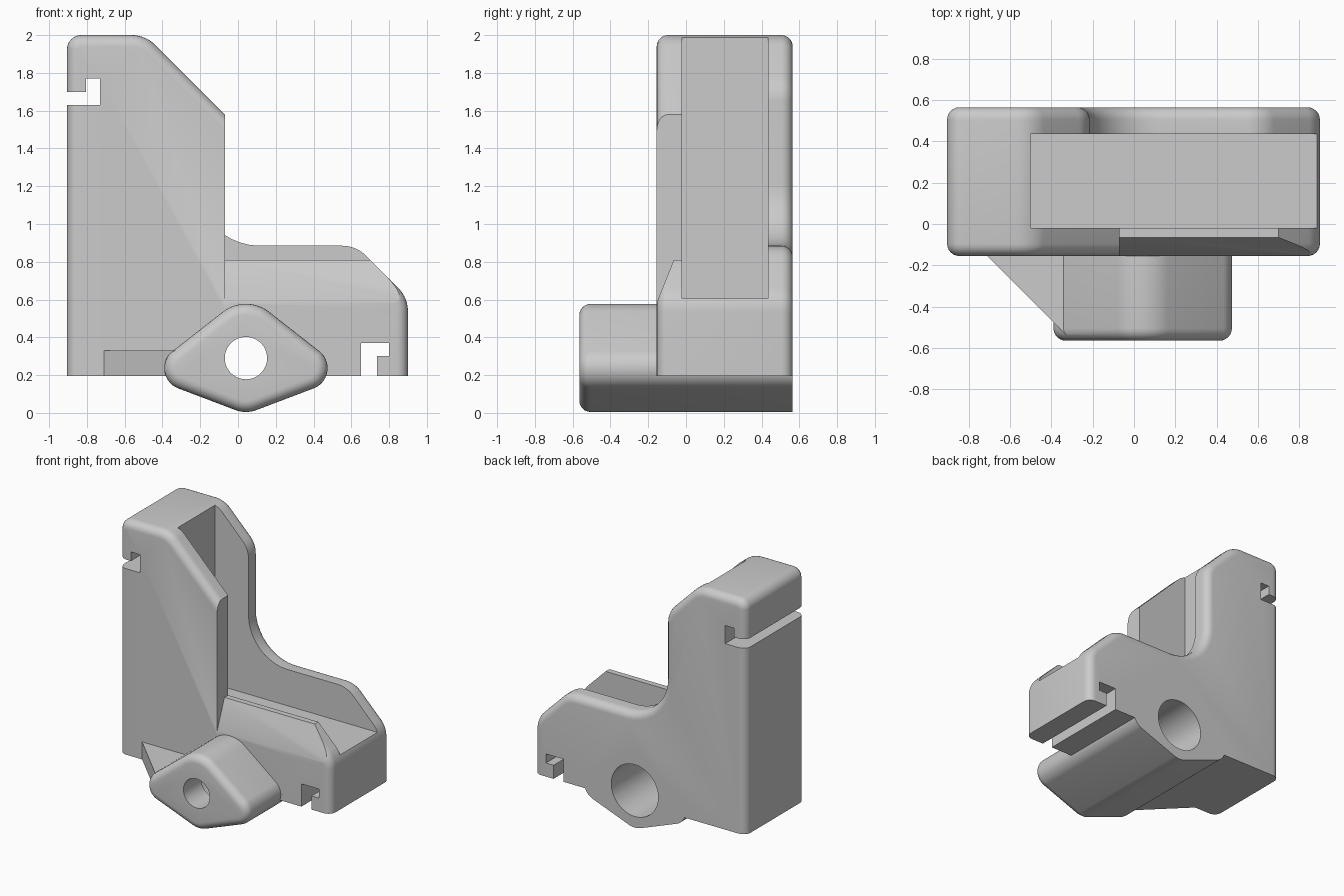
import bpy, bmesh
from math import sin, cos, pi, tan
from mathutils import Vector

if "Cube" in bpy.data.objects:
    bpy.data.objects.remove(bpy.data.objects["Cube"], do_unlink=True)

grey = bpy.data.materials.new("plain grey")
grey.use_nodes = True
grey.diffuse_color = (0.6, 0.6, 0.6, 1)
grey.node_tree.nodes["Principled BSDF"].inputs["Base Color"].default_value = (0.6, 0.6, 0.6, 1)

FLOOR = 0.195            # underside of the body
FRONT, BACK = -0.155, 0.565
NOSE = -0.565            # front of the boss
SPLIT = 0.2              # hidden plane inside the channel
ROUND = 0.06             # edge rounding


def fillet(corners, steps=10):
    """Round the corners of an outline given as (x, z, radius)."""
    out = []
    for i, (x, z, r) in enumerate(corners):
        p = Vector((x, z))
        if r == 0:
            out.append(p)
            continue
        u = (Vector(corners[i - 1][:2]) - p).normalized()
        v = (Vector(corners[(i + 1) % len(corners)][:2]) - p).normalized()
        half = u.angle(v) / 2
        centre = p + (u + v).normalized() * r / sin(half)
        start = (p + u * r / tan(half) - centre).normalized()
        end = (p + v * r / tan(half) - centre).normalized()
        out += [centre + start.slerp(end, k / steps).normalized() * r for k in range(steps + 1)]
    return out


def prism(name, points, axis, lo, hi, round_at=None):
    """Extrude an outline along an axis, optionally rounding one end's rim."""
    def place(a, b, d):
        return {"x": (d, a, b), "y": (a, d, b), "z": (a, b, d)}[axis]
    bm = bmesh.new()
    face = bm.faces.new([bm.verts.new(place(a, b, lo)) for a, b in points])
    ext = bmesh.ops.extrude_face_region(bm, geom=[face])
    shift = Vector(place(0, 0, hi - lo))
    bmesh.ops.translate(bm, vec=shift, verts=[g for g in ext["geom"] if isinstance(g, bmesh.types.BMVert)])
    bmesh.ops.recalc_face_normals(bm, faces=bm.faces)
    if round_at is not None:
        rim = [e for e in bm.edges
               if all(abs(v.co.y - round_at) < 1e-5 for v in e.verts)
               and not all(abs(v.co.z - FLOOR) < 1e-5 for v in e.verts)]
        bmesh.ops.bevel(bm, geom=rim, offset=ROUND, segments=6, profile=0.5,
                        affect="EDGES", clamp_overlap=False)
        bmesh.ops.recalc_face_normals(bm, faces=bm.faces)
    mesh = bpy.data.meshes.new(name)
    bm.to_mesh(mesh)
    bm.free()
    obj = bpy.data.objects.new(name, mesh)
    bpy.context.collection.objects.link(obj)
    mesh.materials.append(grey)
    return obj


def rect(a0, a1, b0, b1):
    return [(a0, b0), (a1, b0), (a1, b1), (a0, b1)]


def circle(cx, cz, r, n=64):
    return [(cx + r * cos(2 * pi * k / n), cz + r * sin(2 * pi * k / n)) for k in range(n)]


def combine(target, tool, operation):
    mod = target.modifiers.new(operation, "BOOLEAN")
    mod.operation, mod.solver, mod.object = operation, "EXACT", tool
    bpy.ops.object.select_all(action="DESELECT")
    bpy.context.view_layer.objects.active = target
    target.select_set(True)
    bpy.ops.object.modifier_apply(modifier=mod.name)
    bpy.data.objects.remove(tool, do_unlink=True)


# Front half: full sloping outline, then the low wall is cut down
front_outline = fillet([(-0.905, FLOOR, 0), (-0.905, 2, 0.075), (-0.49, 2, 0.18),
                        (0.9, 0.61, 0.18), (0.9, FLOOR, 0)])
body = prism("bracket_body", front_outline, "y", FRONT, SPLIT, FRONT)
low_wall = [(-0.3, 0.585), (FRONT, 0.585), (-0.065, 0.81), (0.5, 0.81), (0.5, 3), (-0.3, 3)]
combine(body, prism("low_wall_cutter", low_wall, "x", -0.07, 2), "DIFFERENCE")

# Back half: column with a curved step down to the foot
back_outline = fillet([(-0.905, FLOOR, 0), (-0.905, 2, 0.075), (-0.49, 2, 0.18),
                       (-0.215, 1.725, 0.18), (-0.215, 0.885, 0.33),
                       (0.625, 0.885, 0.18), (0.9, 0.61, 0.18), (0.9, FLOOR, 0)])
back_half = prism("back_half", back_outline, "y", SPLIT, BACK, BACK)

# Channel that runs down the column and along the foot
for half in (body, back_half):
    channel = prism("channel_cutter", rect(-0.5, 2, 0.605, 3), "y", -0.02, 0.435)
    combine(half, channel, "DIFFERENCE")
combine(body, back_half, "UNION")

# Rounded diamond boss under the body
lobes = [(0.042, 0.377, 0.2), (0.042, 0.165, 0.16), (-0.275, 0.237, 0.115), (0.359, 0.237, 0.115)]
boss_outline = []
for k in range(96):
    c, s = cos(2 * pi * k / 96), sin(2 * pi * k / 96)
    x, z, r = max(lobes, key=lambda l: l[0] * c + l[1] * s + l[2])
    boss_outline.append((x + r * c, z + r * s))
combine(body, prism("boss", boss_outline, "y", NOSE, BACK, NOSE), "UNION")

# Triangular gusset beside the boss
gusset = [(-0.765, -0.1), (-0.33, -0.535), (-0.33, -0.1)]
combine(body, prism("gusset", gusset, "z", FLOOR, 0.33), "UNION")

# Stepped bore through the boss
combine(body, prism("bore_cutter", circle(0.042, 0.29, 0.112), "y", -1, 1), "DIFFERENCE")
combine(body, prism("counterbore_cutter", circle(0.042, 0.29, 0.2), "y", -0.35, 1), "DIFFERENCE")

# Hooked slots at the column side and the foot underside
side_slot = [(-1.2, 1.63), (-0.73, 1.63), (-0.73, 1.77), (-0.805, 1.77), (-0.805, 1.7), (-1.2, 1.7)]
foot_slot = [(0.65, -0.2), (0.735, -0.2), (0.735, 0.3), (0.8, 0.3), (0.8, 0.37), (0.65, 0.37)]
for slot in (side_slot, foot_slot):
    combine(body, prism("slot_cutter", slot, "y", -1, 1), "DIFFERENCE")

bpy.ops.object.select_all(action="DESELECT")
body.select_set(True)
bpy.context.view_layer.objects.active = body
bpy.ops.object.shade_smooth_by_angle(angle=pi / 6)
